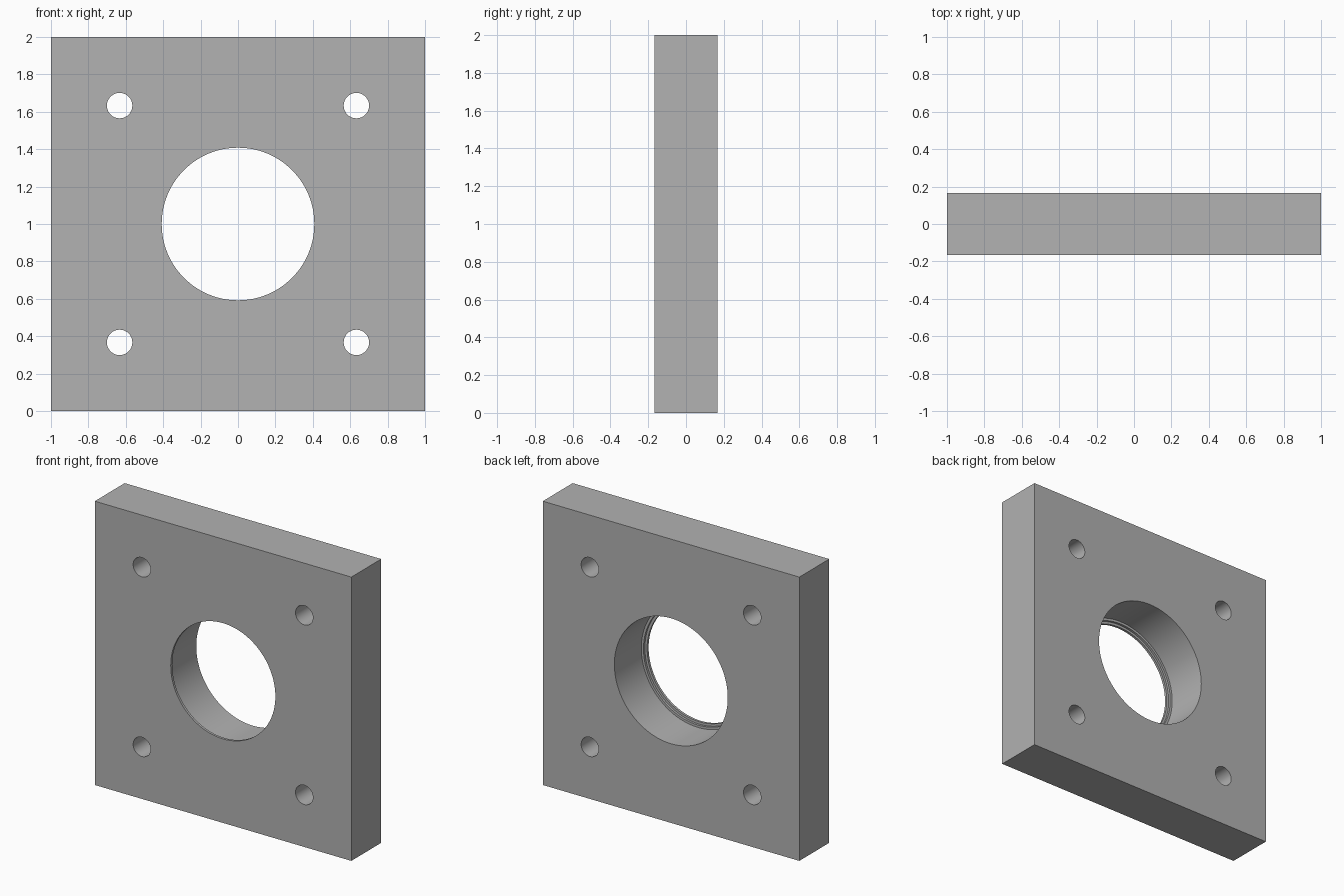
import bpy
import math

default = bpy.data.objects.get("Cube")
if default:
    bpy.data.objects.remove(default, do_unlink=True)

SIZE, THICK = 2.0, 0.333
FRONT = -THICK / 2
BACK = THICK / 2
CENTRE = SIZE / 2

# Single plain metal colour
grey = bpy.data.materials.new("plain grey")
grey.use_nodes = True
colour = (0.445, 0.445, 0.445, 1)
grey.diffuse_color = colour
grey.node_tree.nodes["Principled BSDF"].inputs["Base Color"].default_value = colour

# Square plate
bpy.ops.mesh.primitive_cube_add(size=1, location=(0, 0, CENTRE))
plate = bpy.context.object
plate.name = "mounting_plate"
plate.scale = (SIZE, THICK, SIZE)
bpy.ops.object.transform_apply(location=False, rotation=False, scale=True)
plate.data.materials.append(grey)


def drill(x, z, radius, start, sides):
    """Cut a round hole from depth `start` out through the back face."""
    end = BACK + 0.1
    bpy.ops.mesh.primitive_cylinder_add(
        vertices=sides, radius=radius, depth=end - start,
        location=(x, (start + end) / 2, z), rotation=(math.pi / 2, 0, 0))
    cutter = bpy.context.object
    cutter.name = "hole_cutter"
    cutter.hide_render = True
    cutter.data.materials.append(grey)
    cut = plate.modifiers.new("hole", 'BOOLEAN')
    cut.operation = 'DIFFERENCE'
    cut.solver = 'EXACT'
    cut.object = cutter
    bpy.context.view_layer.objects.active = plate
    bpy.ops.object.modifier_apply(modifier=cut.name)
    bpy.data.objects.remove(cutter, do_unlink=True)


# Stepped central bore: front lip, small step, wide seat open to the back
for radius, start in ((0.408, FRONT - 0.1), (0.425, FRONT + 0.017), (0.442, FRONT + 0.033)):
    drill(0, CENTRE, radius, start, 96)

# Four screw holes
for sx in (-1, 1):
    for sz in (-1, 1):
        drill(sx * 0.633, CENTRE + sz * 0.633, 0.068, FRONT - 0.1, 48)

# Smooth bores, crisp edges
bpy.ops.object.select_all(action='DESELECT')
plate.select_set(True)
bpy.context.view_layer.objects.active = plate
bpy.ops.object.shade_smooth_by_angle(angle=math.radians(30))
